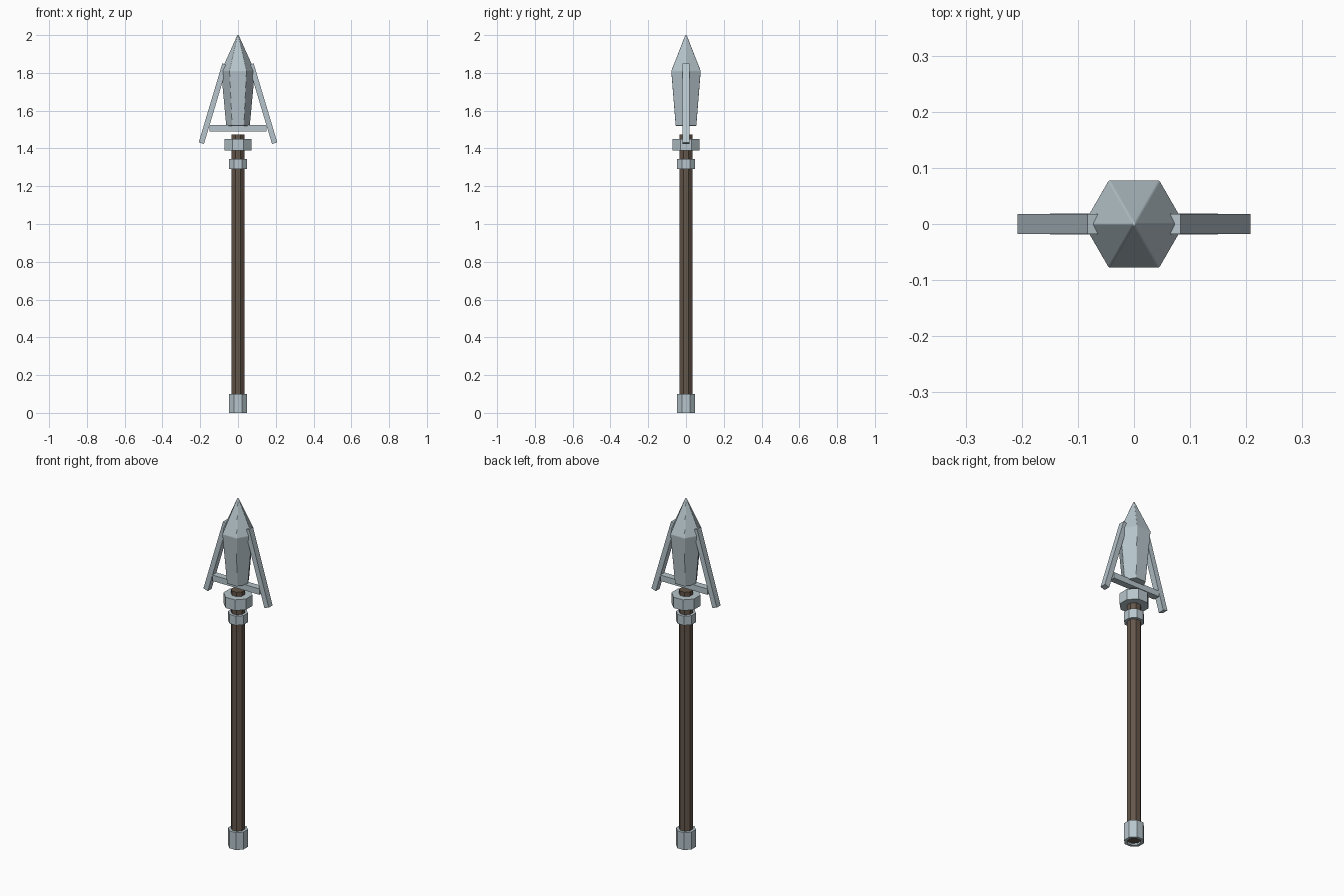
import bpy, bmesh, math
from mathutils import Vector

if "Cube" in bpy.data.objects:
    bpy.data.objects.remove(bpy.data.objects["Cube"])


def material(name, rgb):
    m = bpy.data.materials.new(name)
    m.diffuse_color = (*rgb, 1)
    m.use_nodes = True
    m.node_tree.nodes["Principled BSDF"].inputs["Base Color"].default_value = m.diffuse_color
    return m


STEEL = material("pale steel", (0.47, 0.56, 0.60))
WOOD = material("dark wood", (0.13, 0.095, 0.07))


def finish(name, bm, mat):
    bmesh.ops.recalc_face_normals(bm, faces=bm.faces)
    me = bpy.data.meshes.new(name)
    bm.to_mesh(me)
    bm.free()
    me.materials.append(mat)
    ob = bpy.data.objects.new(name, me)
    bpy.context.collection.objects.link(ob)
    return ob


def lathe(name, profile, sides, mat, turn=0.0, closed=False):
    """Spin (radius, z) points into a faceted solid, or a tube when closed."""
    bm = bmesh.new()
    rings = [[bm.verts.new((r * math.cos(turn + math.tau * i / sides),
                            r * math.sin(turn + math.tau * i / sides), z))
              for i in range(sides)] for r, z in profile]
    pairs = list(zip(rings, rings[1:]))
    if closed:
        pairs.append((rings[-1], rings[0]))
    for a, b in pairs:
        for i in range(sides):
            j = (i + 1) % sides
            bm.faces.new((a[i], a[j], b[j], b[i]))
    if not closed:
        bm.faces.new(rings[0])
        bm.faces.new(rings[-1])
    return finish(name, bm, mat)


def bar(name, a, b, width, depth):
    """Square bar in the xz plane running from a to b."""
    a, b = Vector(a), Vector(b)
    d = (b - a).normalized()
    side = Vector((d.z, 0, -d.x)) * width / 2
    y = Vector((0, depth / 2, 0))
    bm = bmesh.new()
    ends = [[bm.verts.new(p + side * s + y * t)
             for s, t in ((1, 1), (1, -1), (-1, -1), (-1, 1))] for p in (a, b)]
    for e in ends:
        bm.faces.new(e)
    for i in range(4):
        j = (i + 1) % 4
        bm.faces.new((ends[0][i], ends[0][j], ends[1][j], ends[1][i]))
    return finish(name, bm, STEEL)


# Wooden shaft, slightly recessed in its end cap
EIGHTH = math.pi / 8
lathe("shaft", [(0.037, 0.01), (0.037, 1.475)], 8, WOOD, EIGHTH)

# Steel tubes around the shaft: end cap and two collars
for name, r, z0, z1 in (("end_cap", 0.053, 0.0, 0.10),
                        ("lower_collar", 0.053, 1.292, 1.345),
                        ("upper_collar", 0.077, 1.388, 1.45)):
    lathe(name, [(r, z0), (r, z1), (0.036, z1), (0.036, z0)], 8, STEEL,
          EIGHTH, closed=True)

# Six-sided spear head with softened edges
head = lathe("spear_head", [(0.063, 1.52), (0.09, 1.81), (0.004, 2.0)], 6, STEEL)
bev = head.modifiers.new("soft edges", "BEVEL")
bev.width = 0.009
bev.segments = 2
bev.limit_method = "ANGLE"
bev.angle_limit = math.radians(20)

# Swept side barbs and the crossbar joining them
for name, s in (("left_barb", -1), ("right_barb", 1)):
    bar(name, (0.194 * s, 0, 1.428), (0.069 * s, 0, 1.846), 0.029, 0.035)
bar("crossbar", (-0.15, 0, 1.508), (0.15, 0, 1.508), 0.034, 0.038)
